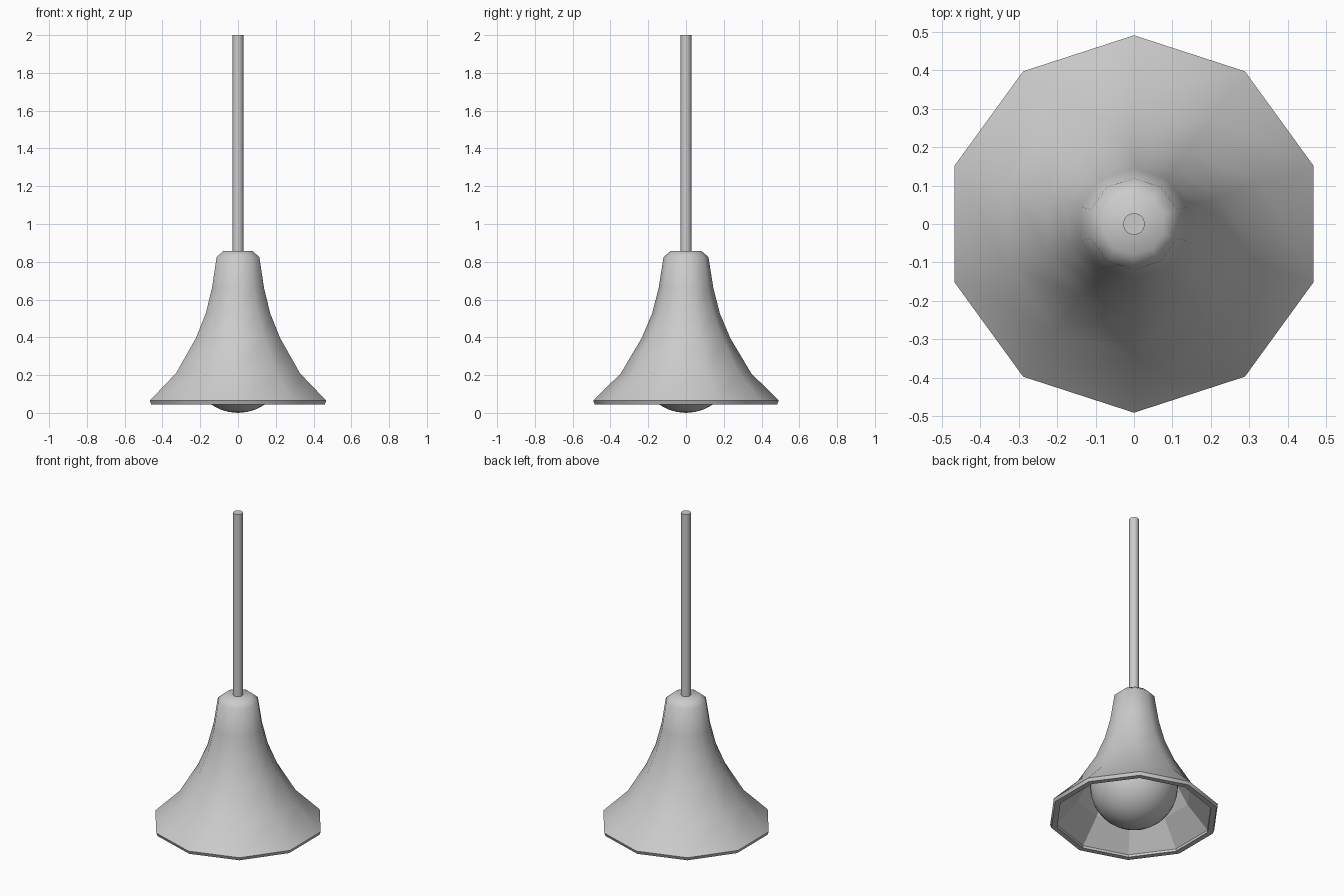
import bpy, bmesh
from math import radians, sin, cos, tau

if "Cube" in bpy.data.objects:
    bpy.data.objects.remove(bpy.data.objects["Cube"])


def smooth(obj, angle):
    bpy.ops.object.select_all(action='DESELECT')
    obj.select_set(True)
    bpy.context.view_layer.objects.active = obj
    bpy.ops.object.shade_smooth_by_angle(angle=radians(angle))


def lathe(name, profile, sides, flat_below=0):
    """Revolve (radius, z) points, capping both ends; first bands may be sharp."""
    bm = bmesh.new()
    rings = [[bm.verts.new((r * cos(tau * (i / sides + 0.25)),
                            r * sin(tau * (i / sides + 0.25)), z))
              for i in range(sides)] for r, z in profile]
    flat = []
    for k, (low, high) in enumerate(zip(rings, rings[1:])):
        for i in range(sides):
            j = (i + 1) % sides
            face = bm.faces.new((low[i], low[j], high[j], high[i]))
            if k < flat_below:
                flat.append(face)
    bm.faces.new(rings[0][::-1])
    bm.faces.new(rings[-1])
    bmesh.ops.recalc_face_normals(bm, faces=bm.faces)
    bm.faces.index_update()
    flat = [f.index for f in flat]
    mesh = bpy.data.meshes.new(name)
    bm.to_mesh(mesh)
    bm.free()
    obj = bpy.data.objects.new(name, mesh)
    bpy.context.collection.objects.link(obj)
    smooth(obj, 50)
    for index in flat:
        mesh.polygons[index].use_smooth = False
    return obj


# Ten-sided flared shade: faceted inner wall, flat rim lip, smooth outer wall
inner = [(0.075, 0.85), (0.11, 0.82), (0.136, 0.657), (0.17, 0.52),
         (0.223, 0.387), (0.328, 0.2), (0.45, 0.06), (0.45, 0.045)]
outer = [(0.483, 0.045), (0.491, 0.065), (0.345, 0.21), (0.235, 0.395),
         (0.18, 0.525), (0.145, 0.66), (0.119, 0.825), (0.08, 0.858)]
lathe("lamp_shade", inner + outer, 10, flat_below=len(inner))

# Hanging rod
bpy.ops.mesh.primitive_cylinder_add(vertices=32, radius=0.028, depth=1.16,
                                    location=(0, 0, 1.42))
rod = bpy.context.object
rod.name = "hanging_rod"
smooth(rod, 40)

# Round bulb peeking out below the rim
bpy.ops.mesh.primitive_uv_sphere_add(segments=32, ring_count=16, radius=0.25,
                                     location=(0, 0, 0.25))
bulb = bpy.context.object
bulb.name = "bulb"
smooth(bulb, 60)
